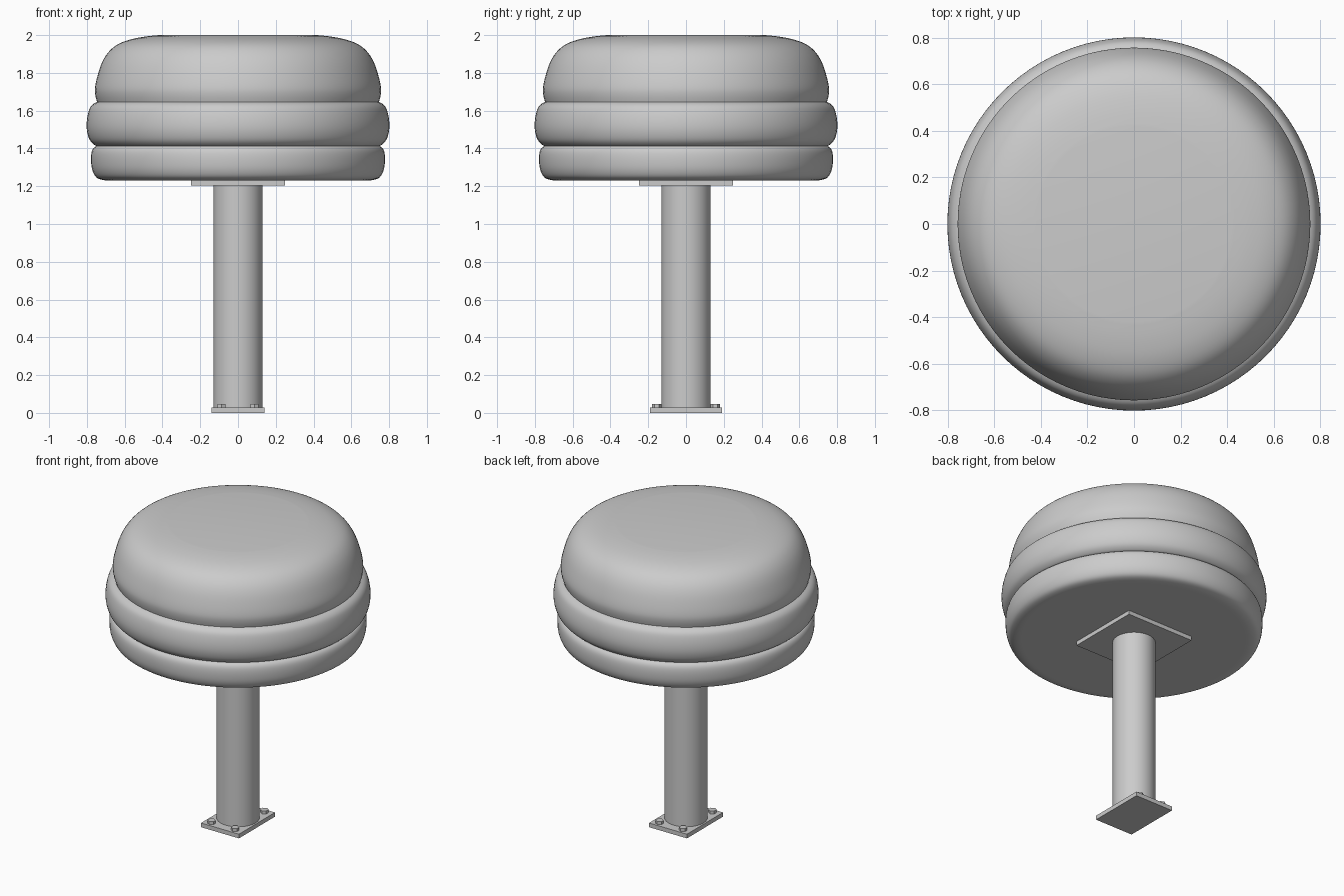
import bpy, bmesh, math
from mathutils import Vector
from mathutils.geometry import interpolate_bezier

if "Cube" in bpy.data.objects:
    bpy.data.objects.remove(bpy.data.objects["Cube"])


def finish(name, bm, smooth=True):
    bmesh.ops.recalc_face_normals(bm, faces=bm.faces)
    me = bpy.data.meshes.new(name)
    bm.to_mesh(me)
    bm.free()
    ob = bpy.data.objects.new(name, me)
    bpy.context.collection.objects.link(ob)
    if smooth:
        bpy.context.view_layer.objects.active = ob
        ob.select_set(True)
        bpy.ops.object.shade_smooth_by_angle(angle=math.radians(40))
        ob.select_set(False)
    return ob


def soften(pts, steps=4):
    # smooth curve running through every (radius, z) point
    p = [Vector((r, 0, z)) for r, z in pts]
    out = [p[0]]
    for i in range(len(p) - 1):
        a, b = p[i], p[i + 1]
        ta = (b - p[max(i - 1, 0)]) / 6
        tb = (p[min(i + 2, len(p) - 1)] - a) / 6
        out += interpolate_bezier(a, a + ta, b - tb, b, steps + 1)[1:]
    return out


def lathe(name, pts, sides=96):
    # turned solid, closed flat at both ends
    bm = bmesh.new()
    rings = []
    for v in soften(pts):
        rings.append([bm.verts.new((v.x * math.cos(2 * math.pi * k / sides),
                                    v.x * math.sin(2 * math.pi * k / sides), v.z))
                      for k in range(sides)])
    for a, b in zip(rings, rings[1:]):
        for k in range(sides):
            n = (k + 1) % sides
            bm.faces.new((a[k], a[n], b[n], b[k]))
    bm.faces.new(rings[0])
    bm.faces.new(rings[-1])
    return finish(name, bm)


def plate(name, x, y, z0, z1):
    bm = bmesh.new()
    bmesh.ops.create_cube(bm, size=1)
    for v in bm.verts:
        v.co = (v.co.x * x, v.co.y * y, z0 + (v.co.z + 0.5) * (z1 - z0))
    return finish(name, bm, False)


def cylinder(name, r, z0, z1, sides, x=0, y=0, smooth=True):
    bm = bmesh.new()
    bmesh.ops.create_cone(bm, cap_ends=True, segments=sides, radius1=r, radius2=r, depth=z1 - z0)
    bmesh.ops.translate(bm, verts=bm.verts, vec=(x, y, (z0 + z1) / 2))
    return finish(name, bm, smooth)


# stacked round layers
lathe("bottom_layer", [(0.66, 1.23), (0.71, 1.232), (0.75, 1.247), (0.771, 1.285),
                       (0.778, 1.335), (0.775, 1.38), (0.762, 1.405), (0.74, 1.415)])
lathe("middle_layer", [(0.735, 1.41), (0.758, 1.417), (0.785, 1.445), (0.80, 1.495),
                       (0.80, 1.55), (0.788, 1.605), (0.77, 1.632), (0.742, 1.648)])
lathe("domed_top", [(0.745, 1.642), (0.755, 1.68), (0.757, 1.72), (0.745, 1.78), (0.722, 1.85),
                    (0.69, 1.905), (0.645, 1.946), (0.58, 1.974), (0.50, 1.991), (0.42, 2.0)])

# post with its mounting plates
plate("upper_plate", 0.495, 0.495, 1.203, 1.235)
cylinder("post", 0.13, 0.02, 1.21, 64)
plate("base_plate", 0.28, 0.38, 0, 0.028)

# hex bolts at the base corners
for sx in (-1, 1):
    for sy in (-1, 1):
        cylinder(f"bolt_{'left' if sx < 0 else 'right'}_{'front' if sy < 0 else 'back'}",
                 0.025, 0.02, 0.048, 6, sx * 0.087, sy * 0.155, False)
